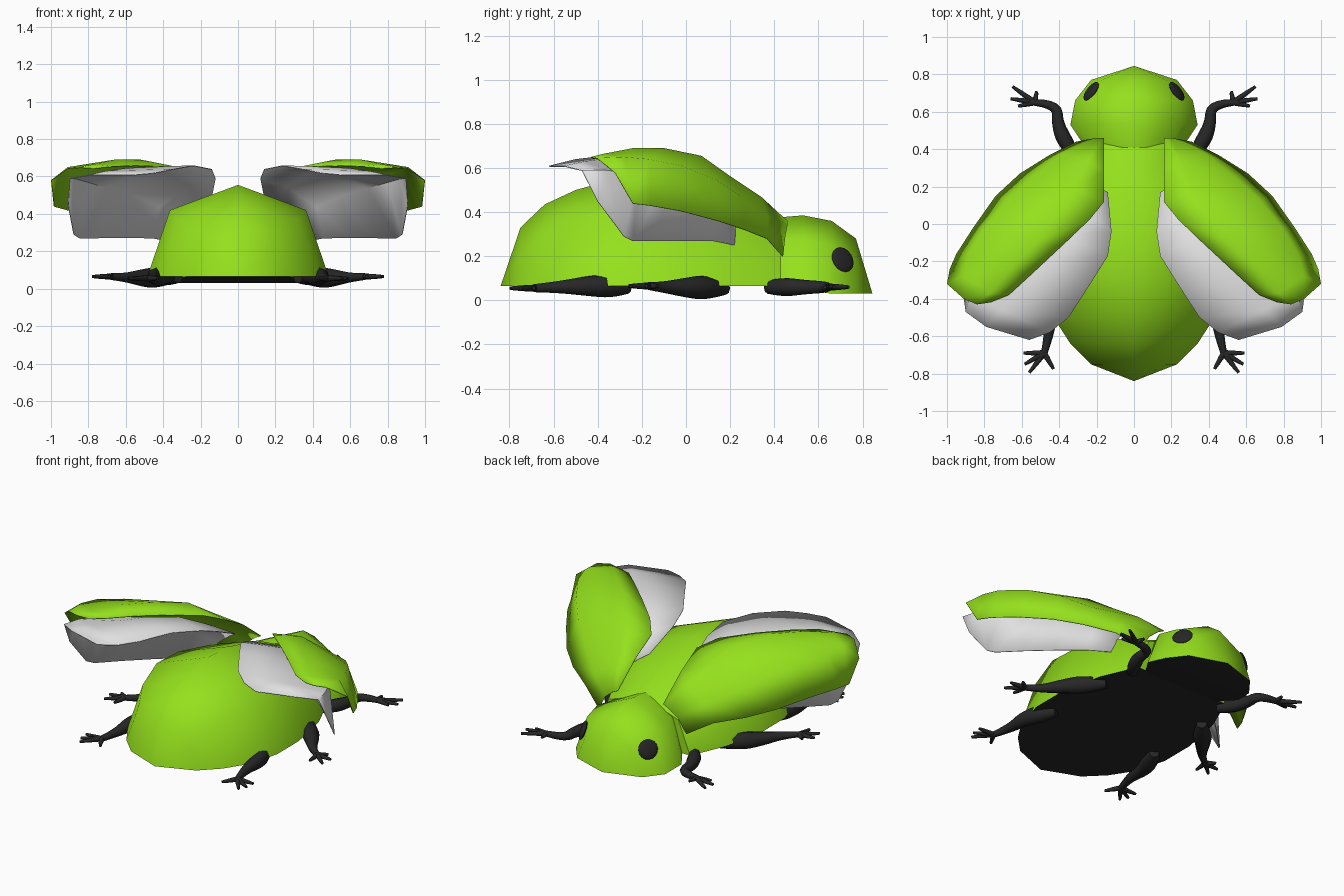
import bpy
import bmesh
import math
from mathutils import Vector

if "Cube" in bpy.data.objects:
    bpy.data.objects.remove(bpy.data.objects["Cube"])


def material(name, rgb):
    m = bpy.data.materials.new(name)
    m.use_nodes = True
    m.diffuse_color = (*rgb, 1)
    m.node_tree.nodes["Principled BSDF"].inputs["Base Color"].default_value = (*rgb, 1)
    return m


GREEN = material("shell green", (0.30, 0.75, 0.012))
BLACK = material("limb black", (0.02, 0.02, 0.02))
WHITE = material("wing white", (0.74, 0.74, 0.74))


def add_object(name, mesh, mats):
    ob = bpy.data.objects.new(name, mesh)
    bpy.context.collection.objects.link(ob)
    for m in mats:
        mesh.materials.append(m)
    bpy.ops.object.select_all(action='DESELECT')
    ob.select_set(True)
    bpy.context.view_layer.objects.active = ob
    bpy.ops.object.shade_smooth_by_angle(angle=math.radians(60))
    return ob


def finish(bm, name, mats):
    mesh = bpy.data.meshes.new(name)
    bm.to_mesh(mesh)
    bm.free()
    return add_object(name, mesh, mats)


def hull(name, stations, tip):
    """Loft rib sections (y, half width, base z, shoulder z, top z) to a tip; dark flat belly."""
    bm = bmesh.new()
    rings = []
    for y, w, zb, zs, zt in stations:
        half = [(w, zb), (0.75 * w, zs)]
        ring = half + [(0, zt)] + [(-x, z) for x, z in reversed(half)]
        rings.append([bm.verts.new((x, y, z)) for x, z in ring])
    n = len(rings[0])
    end = bm.verts.new(tip)
    for i in range(n):
        j = (i + 1) % n
        strip = [bm.faces.new((a[i], a[j], b[j], b[i])) for a, b in zip(rings, rings[1:])]
        strip.append(bm.faces.new((rings[-1][i], rings[-1][j], end)))
        for f in strip:
            f.material_index = 1 if j == 0 else 0
    bm.faces.new(rings[0])
    bmesh.ops.recalc_face_normals(bm, faces=bm.faces)
    finish(bm, name, [GREEN, BLACK])


def sheet(name, rows, side, mat):
    """Thin curved sheet; each row runs from inner edge to the outer skirt."""
    bm = bmesh.new()
    grid = [[bm.verts.new((side * x, y, z)) for x, y, z in row] for row in rows]
    for a, b in zip(grid, grid[1:]):
        for i in range(len(a) - 1):
            bm.faces.new((a[i], a[i + 1], b[i + 1], b[i]))
    bmesh.ops.recalc_face_normals(bm, faces=bm.faces)
    bm.normal_update()
    if sum(f.normal.z for f in bm.faces) < 0:
        bmesh.ops.reverse_faces(bm, faces=bm.faces)
    ob = finish(bm, name, [mat])
    mod = ob.modifiers.new("thickness", 'SOLIDIFY')
    mod.thickness = 0.005


def limb(name, paths, side):
    """Tapered tubes through (x, y, z, radius) points, joined in one mesh."""
    cu = bpy.data.curves.new(name, 'CURVE')
    cu.dimensions = '3D'
    cu.bevel_depth = 1
    cu.bevel_resolution = 2
    cu.use_fill_caps = True
    cu.resolution_u = 4
    for path in paths:
        sp = cu.splines.new('NURBS')
        sp.points.add(len(path) - 1)
        sp.use_endpoint_u = True
        sp.order_u = 3
        for p, (x, y, z, r) in zip(sp.points, path):
            p.co = (side * x, y, z, 1)
            p.radius = r
    tmp = bpy.data.objects.new(name + "_path", cu)
    bpy.context.collection.objects.link(tmp)
    dg = bpy.context.evaluated_depsgraph_get()
    mesh = bpy.data.meshes.new_from_object(tmp.evaluated_get(dg))
    bpy.data.objects.remove(tmp)
    mesh.name = name
    add_object(name, mesh, [BLACK])


# Abdomen and head
hull("abdomen", [
    (0.43, 0.33, 0.065, 0.27, 0.355), (0.2, 0.43, 0.065, 0.36, 0.47),
    (-0.08, 0.485, 0.065, 0.41, 0.54), (-0.3, 0.485, 0.065, 0.42, 0.555),
    (-0.5, 0.43, 0.065, 0.37, 0.50), (-0.64, 0.34, 0.065, 0.30, 0.435),
    (-0.75, 0.23, 0.065, 0.21, 0.33)], (0, -0.84, 0.065))
hull("head", [
    (0.41, 0.26, 0.066, 0.28, 0.375), (0.53, 0.34, 0.05, 0.27, 0.385),
    (0.66, 0.315, 0.03, 0.25, 0.36), (0.77, 0.23, 0.03, 0.18, 0.28)], (0, 0.845, 0.03))

# Wing cases: inner edge, crown, outer shoulder, skirt
CASE = [
    [(.16, .46, .36), (.20, .46, .34), (.26, .45, .29), (.31, .44, .20)],
    [(.16, .28, .50), (.25, .34, .47), (.39, .37, .38), (.45, .37, .28)],
    [(.16, .12, .59), (.32, .19, .57), (.54, .25, .47), (.61, .27, .32)],
    [(.24, .02, .635), (.40, .07, .655), (.67, .13, .55), (.74, .15, .36)],
    [(.40, -.13, .655), (.52, -.10, .69), (.79, -.02, .61), (.86, -.02, .405)],
    [(.55, -.27, .66), (.66, -.24, .69), (.88, -.17, .64), (.95, -.16, .43)],
    [(.67, -.38, .655), (.77, -.37, .665), (.91, -.28, .65), (.985, -.24, .44)],
    [(.77, -.42, .645), (.84, -.43, .65), (.91, -.40, .645), (1.0, -.32, .58)]]

# Flight wings, swept below the cases
WING = [
    [(.14, .17, .49), (.20, .20, .45), (.30, .23, .37), (.36, .22, .25)],
    [(.12, -.04, .59), (.26, .08, .55), (.42, .15, .44), (.46, .12, .27)],
    [(.14, -.17, .64), (.38, -.06, .62), (.56, .03, .50), (.60, .00, .27)],
    [(.24, -.33, .66), (.50, -.20, .64), (.70, -.09, .54), (.73, -.12, .27)],
    [(.35, -.50, .64), (.60, -.35, .645), (.80, -.22, .57), (.85, -.24, .27)],
    [(.45, -.58, .62), (.70, -.46, .63), (.87, -.36, .59), (.88, -.28, .29)],
    [(.56, -.62, .61), (.79, -.55, .61), (.90, -.47, .59), (.91, -.40, .45)]]


def foot(palm, tips):
    """Short claws spreading from the palm."""
    p = Vector(palm)
    claws = []
    for x, y in tips:
        t = Vector((x, y, p.z))
        m = p.lerp(t, 0.5)
        claws.append([(*p, 0.016), (*m, 0.014), (*t, 0.008)])
    return claws


# Legs: path of the leg, then its claw tips
LEGS = {
    "front_leg": ([(.32, .37, .06, .03), (.37, .44, .06, .045), (.41, .54, .06, .032),
                   (.41, .64, .06, .026), (.53, .65, .06, .018)],
                  [(.65, .735), (.66, .67), (.52, .71), (.62, .63)]),
    "middle_leg": ([(.36, .18, .055, .03), (.44, .09, .058, .058), (.52, .0, .058, .045),
                    (.61, -.12, .06, .022), (.68, -.17, .065, .018)],
                   [(.78, -.18), (.77, -.25), (.69, -.26), (.73, -.13)]),
    "hind_leg": ([(.37, -.26, .06, .03), (.41, -.33, .065, .055), (.45, -.45, .065, .045),
                  (.45, -.58, .06, .026), (.48, -.69, .055, .018)],
                 [(.56, -.795), (.59, -.69), (.43, -.775), (.585, -.75)])}

for side, label in ((1, "left"), (-1, "right")):
    sheet(label + "_wing_case", CASE, side, GREEN)
    sheet(label + "_flight_wing", WING, side, WHITE)
    for name, (path, tips) in LEGS.items():
        limb(label + "_" + name, [path] + foot(path[-1][:3], tips), side)

    # Eye: flat oval lens lying on the side of the head
    bm = bmesh.new()
    bmesh.ops.create_uvsphere(bm, u_segments=16, v_segments=8, radius=1)
    rot = Vector((side * 0.74, 0.57, 0.35)).to_track_quat('Z', 'Y')
    for v in bm.verts:
        v.co = rot @ Vector((v.co.x * 0.06, v.co.y * 0.06, v.co.z * 0.014)) \
            + Vector((side * 0.229, 0.71, 0.185))
    finish(bm, label + "_eye", [BLACK])
